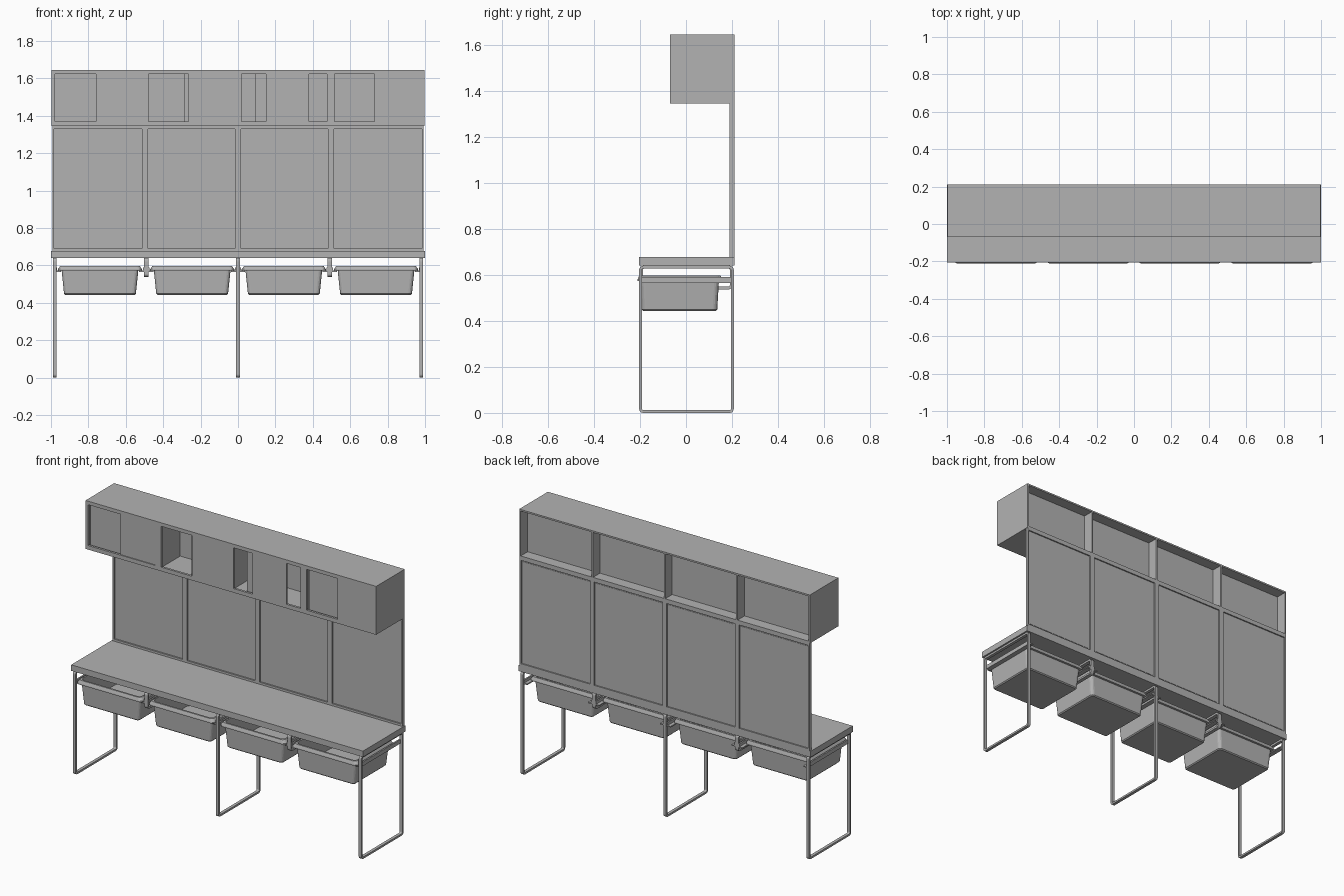
import bpy, bmesh, math

if "Cube" in bpy.data.objects:
    bpy.data.objects.remove(bpy.data.objects["Cube"])

grey = bpy.data.materials.new("plain_grey")
grey.use_nodes = True
GREY = (0.45, 0.45, 0.45, 1)
grey.diffuse_color = GREY
grey.node_tree.nodes["Principled BSDF"].inputs["Base Color"].default_value = GREY


def finish(name, bm):
    bmesh.ops.recalc_face_normals(bm, faces=bm.faces)
    mesh = bpy.data.meshes.new(name)
    bm.to_mesh(mesh)
    bm.free()
    mesh.materials.append(grey)
    obj = bpy.data.objects.new(name, mesh)
    bpy.context.collection.objects.link(obj)
    return obj


def box(name, x, y, z):
    """Box from (low, high) pairs on each axis."""
    bm = bmesh.new()
    bmesh.ops.create_cube(bm, size=1)
    for v in bm.verts:
        for i, (low, high) in enumerate((x, y, z)):
            v.co[i] = high if v.co[i] > 0 else low
    return finish(name, bm)


def rounded(a, b, r, steps=4):
    """Rounded rectangle between (low, high) pairs a and b."""
    points = []
    corners = ((a[1], b[1], -1, -1), (a[0], b[1], 1, -1),
               (a[0], b[0], 1, 1), (a[1], b[0], -1, 1))
    for k, (u, v, su, sv) in enumerate(corners):
        for i in range(steps + 1):
            t = math.pi / 2 * (k + i / steps)
            points.append((u + su * r + r * math.cos(t), v + sv * r + r * math.sin(t)))
    return points


def loft(name, rings, closed=False):
    bm = bmesh.new()
    loops = [[bm.verts.new(p) for p in ring] for ring in rings]
    pairs = list(zip(loops, loops[1:]))
    if closed:
        pairs.append((loops[-1], loops[0]))
    else:
        bm.faces.new(loops[0])
        bm.faces.new(loops[-1])
    for p, q in pairs:
        for i in range(len(p)):
            j = (i + 1) % len(p)
            bm.faces.new((p[i], p[j], q[j], q[i]))
    return finish(name, bm)


def hoop(name, x, y, z, bar=0.012, width=0.019):
    """Bent flat-bar loop standing across the bench."""
    outer = rounded(y, z, 0.018)
    inner = rounded((y[0] + bar, y[1] - bar), (z[0] + bar, z[1] - bar), 0.008)
    sides = ((outer, -1), (outer, 1), (inner, 1), (inner, -1))
    loft(name, [[(x + s * width / 2, u, v) for u, v in ring] for ring, s in sides], True)


# Bench and wall frame
box("bench_seat", (-1, 1), (-0.205, 0.21), (0.64, 0.677))
WALL = (0.19, 0.21)
box("wall_bottom_rail", (-0.993, 0.993), WALL, (0.677, 0.69))
box("wall_top_rail", (-0.993, 0.993), WALL, (1.33, 1.346))
stiles = ((-0.993, -0.984), (-0.512, -0.482), (-0.015, 0.015), (0.482, 0.512), (0.984, 0.993))
for i, s in enumerate(stiles):
    box(f"wall_stile_{i}", s, WALL, (0.69, 1.33))
for i, (s, t) in enumerate(zip(stiles, stiles[1:])):
    box(f"wall_panel_{i}", (s[1] + 0.008, t[0] - 0.008), (0.197, 0.204), (0.698, 1.322))
    box(f"panel_rim_{i}", (s[1], t[0]), (0.199, 0.202), (0.69, 1.33))

# Overhead cabinet shell
FRONT, BACK, LOW, HIGH = -0.07, 0.21, 1.345, 1.645
BODY = (FRONT + 0.014, BACK)
box("cabinet_top", (-0.996, 0.996), (FRONT, BACK), (HIGH - 0.01, HIGH))
box("cabinet_floor", (-0.996, 0.996), (FRONT, BACK), (LOW, LOW + 0.012))
box("cabinet_back", (-0.99, 0.99), (0.135, 0.142), (LOW + 0.012, HIGH - 0.01))
for i in range(5):
    x = (i - 2) * 0.4955
    box(f"cabinet_divider_{i}", (x - 0.005, x + 0.005), BODY, (LOW + 0.012, HIGH - 0.01))

# Cabinet face frame
FACE = (FRONT, FRONT + 0.014)
SILL, HEAD = 1.37, 1.623
box("face_top_rail", (-0.996, 0.996), FACE, (HEAD, HIGH - 0.01))
box("face_bottom_rail", (-0.996, 0.996), FACE, (LOW + 0.012, SILL))
bays = [(c - 0.229, c + 0.229) for c in (-0.749, -0.249, 0.247, 0.746)]
edges = [-0.996] + [e for bay in bays for e in bay] + [0.996]
for i in range(0, len(edges), 2):
    box(f"face_stile_{i // 2}", edges[i:i + 2], FACE, (SILL, HEAD))

# Sliding doors, front and rear track
front_doors = ((-0.76, -0.52, 0.006), (-0.265, -0.02, 0), (0.15, 0.38, 0), (0.73, 0.975, 0))
rear_doors = ((-0.98, -0.74), (-0.29, -0.04), (0.09, 0.33), (0.515, 0.755))
for i, (a, b, inset) in enumerate(front_doors):
    box(f"front_door_{i}", (a, b), (FRONT + inset, FRONT + inset + 0.012), (SILL, HEAD))
for i, door in enumerate(rear_doors):
    box(f"rear_door_{i}", door, (-0.042, -0.032), (LOW + 0.012, HIGH - 0.01))

# Leg hoops, hanging hoops and bin runners
for i, x in enumerate((-0.98, 0, 0.98)):
    hoop(f"leg_hoop_{i}", x, (-0.204, 0.208), (0, 0.64))
for i, x in enumerate((-0.49, 0.49)):
    hoop(f"hanging_hoop_{i}", x, (-0.2, 0.203), (0.537, 0.64), width=0.024)
bins = (-0.738, -0.245, 0.245, 0.738)
for i, c in enumerate(bins):
    for side in (-1, 1):
        a, b = sorted((c + side * 0.208, c + side * 0.238))
        box(f"runner_{i}_{side}", (a, b), (-0.195, 0.203), (0.565, 0.572))
        a, b = sorted((c + side * 0.229, c + side * 0.238))
        box(f"runner_lip_{i}_{side}", (a, b), (-0.195, 0.203), (0.572, 0.59))

# Open storage bins: half width, front, rear, height, corner radius
BIN = ((0.186, -0.186, 0.130, 0.443, 0.015), (0.192, -0.192, 0.136, 0.449, 0.02),
       (0.205, -0.197, 0.143, 0.573, 0.02), (0.225, -0.211, 0.157, 0.573, 0.02),
       (0.225, -0.211, 0.157, 0.580, 0.02), (0.212, -0.204, 0.150, 0.598, 0.02),
       (0.203, -0.193, 0.139, 0.598, 0.02), (0.186, -0.186, 0.130, 0.450, 0.015))
for i, c in enumerate(bins):
    rings = [[(u, v, z) for u, v in rounded((c - w, c + w), (f, r), rad)]
             for w, f, r, z, rad in BIN]
    loft(f"storage_bin_{i}", rings)
